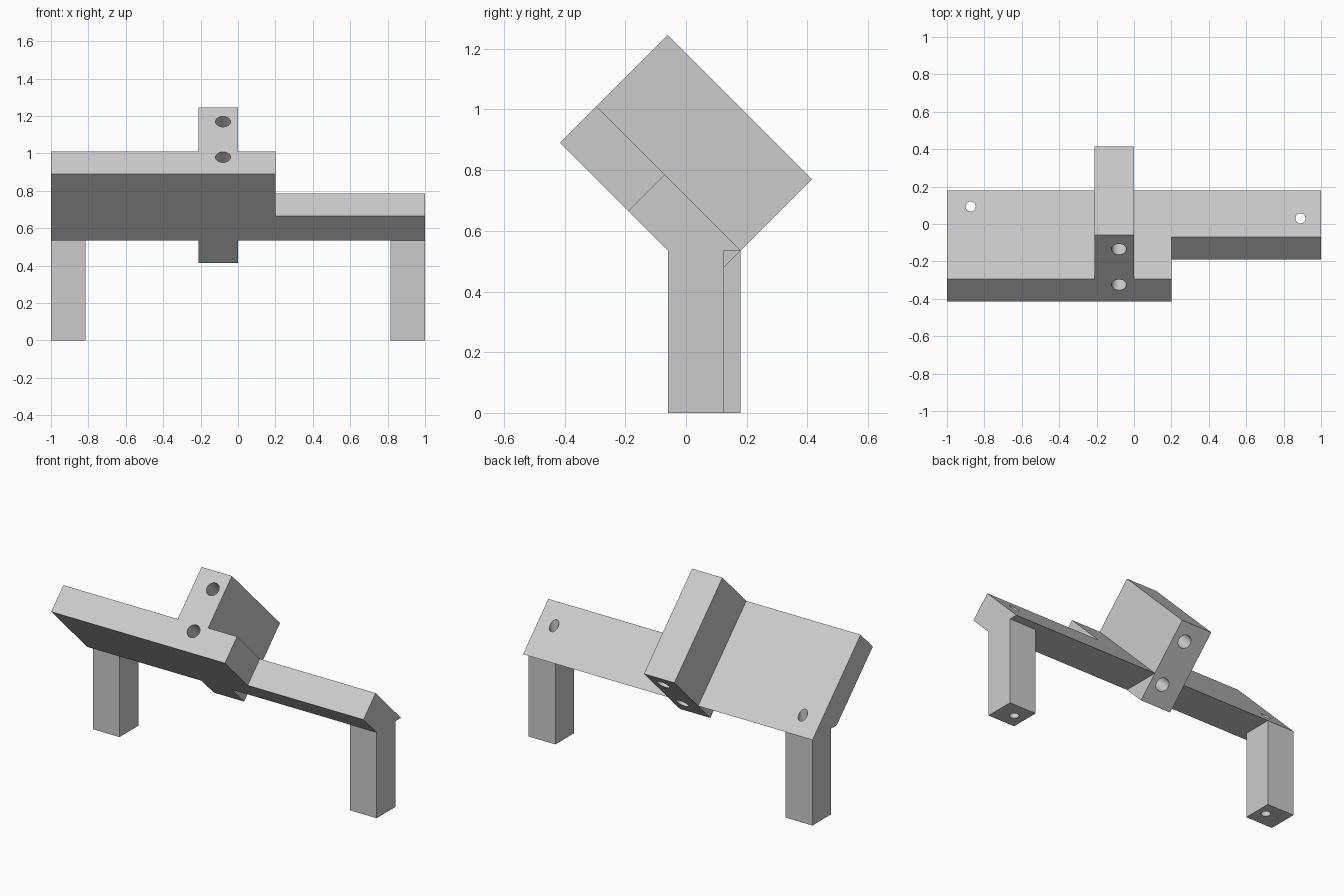
import bpy, bmesh, math
from mathutils import Vector

cube = bpy.data.objects.get("Cube")
if cube:
    bpy.data.objects.remove(cube, do_unlink=True)

grey = bpy.data.materials.new("light grey")
grey.use_nodes = True
colour = (0.6, 0.6, 0.6, 1)
grey.diffuse_color = colour
grey.node_tree.nodes["Principled BSDF"].inputs["Base Color"].default_value = colour


def finish(name, bm):
    bmesh.ops.recalc_face_normals(bm, faces=bm.faces)
    mesh = bpy.data.meshes.new(name)
    bm.to_mesh(mesh)
    bm.free()
    mesh.materials.append(grey)
    ob = bpy.data.objects.new(name, mesh)
    bpy.context.scene.collection.objects.link(ob)
    return ob


def prism(name, x0, x1, profile):
    """Extrude a side (y, z) profile from x0 to x1."""
    bm = bmesh.new()
    face = bm.faces.new([bm.verts.new((x0, y, z)) for y, z in profile])
    out = bmesh.ops.extrude_face_region(bm, geom=[face])
    verts = [g for g in out["geom"] if isinstance(g, bmesh.types.BMVert)]
    bmesh.ops.translate(bm, verts=verts, vec=(x1 - x0, 0, 0))
    return finish(name, bm)


def drill(name, centre, direction, radius, length):
    """Round cutter along a direction."""
    bm = bmesh.new()
    bmesh.ops.create_cone(bm, cap_ends=True, segments=32, radius1=radius,
                          radius2=radius, depth=length)
    ob = finish(name, bm)
    ob.rotation_euler = Vector(direction).to_track_quat("Z", "Y").to_euler()
    ob.location = centre
    return ob


def combine(target, tool, operation):
    mod = target.modifiers.new(tool.name, "BOOLEAN")
    mod.operation = operation
    mod.solver = "EXACT"
    mod.object = tool
    tool.hide_render = True
    bpy.context.view_layer.objects.active = target
    bpy.ops.object.modifier_apply(modifier=mod.name)
    bpy.data.objects.remove(tool, do_unlink=True)


# Sloping plate, deep on one side and shallow on the other
FLOOR = 0.535
FRONT, BACK = -0.06, 0.18
bracket = prism("bracket", -1, 0.2,
                [(-0.295, 1.01), (-0.415, 0.89), (FRONT, FLOOR), (BACK, FLOOR)])
shallow_plate = prism("shallow_plate", 0.1, 1,
                      [(-0.07, 0.785), (-0.19, 0.665), (FRONT, FLOOR), (BACK, FLOOR)])

# Tilted clamp block across the plate
block = prism("clamp_block", -0.21, 0,
              [(-0.06, 1.245), (-0.415, 0.89), (0.06, 0.415), (0.415, 0.77)])

# Square legs, one at the back edge and one at the front edge
DEPTH = 0.185
legs = [prism(name, x, x + DEPTH, [(y, 0), (y + DEPTH, 0), (y + DEPTH, FLOOR), (y, FLOOR)])
        for name, x, y in (("right_leg", -1, BACK - DEPTH), ("left_leg", 1 - DEPTH, FRONT))]

for part in [shallow_plate, block] + legs:
    combine(bracket, part, "UNION")

# Screw holes down through the legs
for x, y in ((-0.873, 0.093), (0.89, 0.03)):
    combine(bracket, drill("leg_hole", (x, y, 0.5), (0, 0, 1), 0.027, 2), "DIFFERENCE")

# Two holes through the block, parallel to the slope
for y, z in ((-0.135, 1.17), (-0.325, 0.98)):
    mid = (-0.08, y + 0.24, z - 0.24)
    combine(bracket, drill("block_hole", mid, (0, 1, -1), 0.04, 1), "DIFFERENCE")

# Keep flat faces crisp and hole walls smooth
bpy.ops.object.select_all(action="DESELECT")
bracket.select_set(True)
bpy.context.view_layer.objects.active = bracket
bpy.ops.object.shade_smooth_by_angle(angle=math.radians(30))
